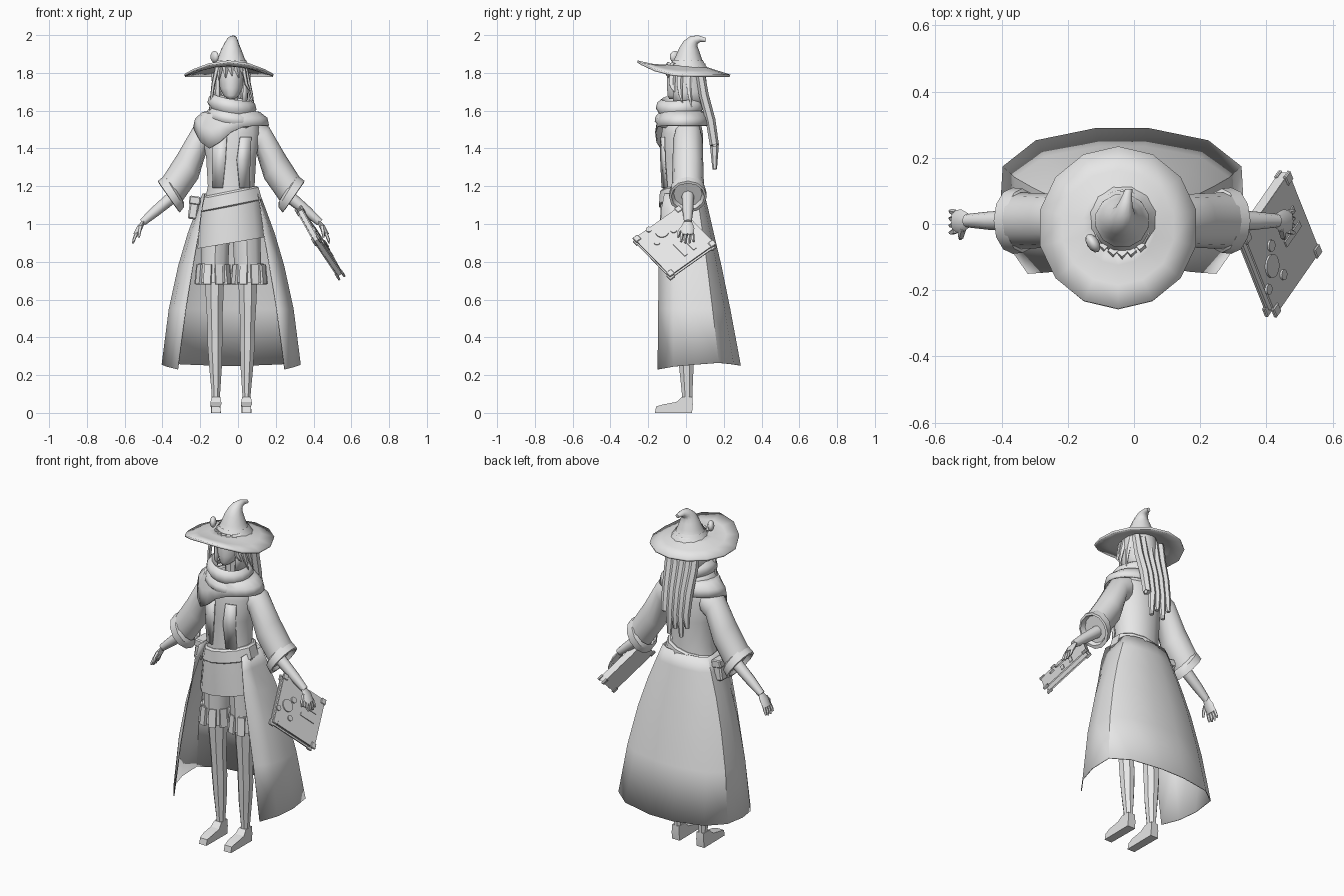
import bpy, bmesh, math
from mathutils import Vector, Matrix

if "Cube" in bpy.data.objects:
    bpy.data.objects.remove(bpy.data.objects["Cube"])

XC = -0.036                      # symmetry plane of the figure
TAU = math.tau
grey = bpy.data.materials.new("plain grey")
grey.diffuse_color = (0.8, 0.8, 0.8, 1)
grey.use_nodes = True
grey.node_tree.nodes["Principled BSDF"].inputs["Base Color"].default_value = grey.diffuse_color


def finish(bm, name, angle=40, thick=0):
    bmesh.ops.recalc_face_normals(bm, faces=bm.faces)
    me = bpy.data.meshes.new(name)
    bm.to_mesh(me)
    bm.free()
    me.materials.append(grey)
    ob = bpy.data.objects.new(name, me)
    bpy.context.collection.objects.link(ob)
    bpy.ops.object.select_all(action='DESELECT')
    ob.select_set(True)
    bpy.context.view_layer.objects.active = ob
    bpy.ops.object.shade_smooth_by_angle(angle=math.radians(angle))
    if thick:
        mod = ob.modifiers.new("thickness", 'SOLIDIFY')
        mod.thickness = thick
        mod.offset = 0
    return ob


def loft(name, rings, m=1, closed=True, caps=True, angle=40, thick=0):
    """Skin between rings of points; x is measured from the symmetry plane."""
    bm = bmesh.new()
    vs = [[bm.verts.new((XC + m * p[0], p[1], p[2])) for p in r] for r in rings]
    n = len(vs[0])
    for a, b in zip(vs, vs[1:]):
        for i in range(n if closed else n - 1):
            j = (i + 1) % n
            bm.faces.new((a[i], a[j], b[j], b[i]))
    if caps:
        bm.faces.new(vs[0])
        bm.faces.new(vs[-1])
    return finish(bm, name, angle, thick)


def oval(cx, cy, z, rx, ry, n=12):
    return [(cx + rx * math.cos(TAU * (i + .5) / n), cy + ry * math.sin(TAU * (i + .5) / n), z) for i in range(n)]


def tube(name, pts, radii, m=1, n=6, flat=1.0):
    pts = [Vector(p) for p in pts]
    rings = []
    for i, p in enumerate(pts):
        d = pts[min(i + 1, len(pts) - 1)] - pts[max(i - 1, 0)]
        side = Vector((0, 1, 0)) if abs(d.normalized().y) < .8 else Vector((1, 0, 0))
        u = (side - d * side.dot(d) / d.length_squared).normalized()
        w = d.normalized().cross(u)
        rings.append([p + radii[i] * (u * math.cos(TAU * k / n) + w * flat * math.sin(TAU * k / n)) for k in range(n)])
    return loft(name, rings, m, angle=50)


def box(name, mat, size, bevel=0):
    bm = bmesh.new()
    bmesh.ops.create_cube(bm, size=1, matrix=mat @ Matrix.Diagonal((*size, 1)))
    if bevel:
        bmesh.ops.bevel(bm, geom=bm.edges[:], offset=bevel, segments=1, affect='EDGES')
    return finish(bm, name, 30)


# --- hat: brim raised at the front, bent crown, round ornament
def brim_ring(r, k, base):
    out = []
    for i in range(14):
        a = TAU * (i + .5) / 14
        f = max(0, -math.sin(a))
        out.append((-.012 + r * math.cos(a), -.012 + r * 1.02 * math.sin(a), base + k * f * f))
    return out


loft("hat_brim", [brim_ring(.07, 0, 1.84), brim_ring(.11, .01, 1.828), brim_ring(.17, .035, 1.808),
                  brim_ring(.24, .075, 1.785)], caps=False, angle=60, thick=.012)
crown = [(0, .01, 1.825, .105, 0), (0, .01, 1.85, .083, 0), (0, .012, 1.885, .068, 0), (0, .016, 1.925, .053, -.1),
         (.002, .024, 1.955, .039, -.35), (.006, .043, 1.975, .028, -.8), (.012, .072, 1.981, .018, -1.3),
         (.02, .105, 1.974, .011, -1.7)]
loft("hat_crown", [[(x + r * math.cos(TAU * i / 12), y + r * math.sin(TAU * i / 12) * math.cos(t),
                     z + r * math.sin(TAU * i / 12) * math.sin(t)) for i in range(12)] for x, y, z, r, t in crown], angle=60)
loft("hat_band", [oval(0, .01, z, r, r) for z, r in ((1.828, .106), (1.845, .094), (1.868, .081))], caps=False)
bm = bmesh.new()
bmesh.ops.create_uvsphere(bm, u_segments=12, v_segments=8, radius=.031, matrix=Matrix.Translation((XC - .088, -.058, 1.885))
                          @ Matrix.Rotation(-.55, 4, 'Z').inverted() @ Matrix.Diagonal((.6, 1, 1, 1)))
finish(bm, "hat_ornament", 60)

# --- head, neck and hair
loft("head", [oval(0, y, z, rx, ry) for z, y, rx, ry in ((1.662, -.055, .02, .035), (1.68, -.04, .042, .06),
     (1.72, -.018, .062, .085), (1.77, -.01, .068, .093), (1.83, -.005, .066, .09), (1.86, 0, .04, .06))], angle=60)
loft("neck", [oval(0, .0, z, .04, .045, 8) for z in (1.55, 1.72)])
# hair shell open at the face
rows = ((1.85, .08, .098), (1.78, .085, .1), (1.7, .085, .106), (1.63, .08, .112))
loft("hair_cap", [[(rx * math.cos(a), ry * math.sin(a), z) for a in [math.radians(-38 + 256 * i / 12) for i in range(13)]]
                  for z, rx, ry in rows], closed=False, caps=False, angle=60, thick=.012)
for i, end in enumerate((1.35, 1.29, 1.33, 1.29, 1.42)):     # long back hair
    x = (i - 2) * .036
    tube("back_hair_%d" % i, [(x * 1.15, .075, 1.8), (x * 1.1, .095, 1.68), (x, .13, 1.55), (x * .95, .15, 1.42),
                              (x * 1.1, .152, end)], [.024, .026, .026, .024, .012], n=6)
for x, y, end in ((-.1, -.07, 1.54), (-.085, -.03, 1.62), (.085, -.07, 1.7), (.1, -.03, 1.64), (.095, .02, 1.62)):
    tube("side_lock", [(x * .75, y, 1.83), (x * .95, y - .005, 1.74), (x * 1.08, y, (1.74 + end) / 2),
                       (x * 1.2, y + .01, end)], [.022, .017, .012, .003], n=5, flat=.6)
for i in range(5):                                             # fringe
    x = (i - 2) * .03
    tube("fringe_%d" % i, [(x * .9, -.085 + x * x * 6, 1.85), (x, -.1 + x * x * 7, 1.825),
                           (x * 1.2 + .006, -.103 + x * x * 8, 1.785 - abs(x) * .4)], [.016, .017, .003], n=4)

# --- scarf and shoulder cape with a draped point
scarf = ((.07, 1.64), (.1, 1.672), (.122, 1.655), (.13, 1.625), (.115, 1.6), (.132, 1.58), (.136, 1.555), (.11, 1.53), (.07, 1.54))
loft("scarf", [[(.004 + r * 1.0 * math.cos(a), -.03 + r * 1.0 * math.sin(a), z - .018 * math.cos(a) - .012 * max(0, -math.sin(a)))
                for a in [TAU * i / 16 for i in range(16)]] for r, z in scarf], caps=False, angle=55)


def cape_ring(rx, ry, z, dip):
    out = []
    for i in range(20):
        a = TAU * i / 20
        d = math.exp(-((math.degrees(a) - 234) / 32) ** 2)
        out.append((rx * math.cos(a), -.018 + ry * math.sin(a), z - dip * d))
    return out


loft("shoulder_cape", [cape_ring(.09, .085, 1.6, 0), cape_ring(.15, .118, 1.59, .01), cape_ring(.188, .132, 1.56, .06),
                       cape_ring(.197, .142, 1.52, .12)], caps=False, angle=45, thick=.008)

# --- torso, belted tunic and jacket edges
loft("torso", [oval(0, -.02, z, rx, ry) for z, rx, ry in ((1.1, .15, .112), (1.2, .128, .106), (1.35, .137, .112),
     (1.48, .16, .113), (1.55, .14, .1), (1.59, .08, .08))], angle=60)
for s in (-1, 1):
    loft("jacket_edge", [[(s * .035 + .012, -.133, 1.46), (s * .1 + .006, -.116, 1.46)],
                         [(s * .03, -.133, 1.34), (s * .1, -.112, 1.34)],
                         [(s * .045, -.126, 1.19), (s * .098, -.1, 1.19)]], closed=False, caps=False, thick=.008)


def slanted(z, slope, rx, ry):
    return [(x, y, h + slope * x) for x, y, h in oval(0, -.02, z, rx, ry)]


loft("tunic_skirt", [slanted(1.12, .2, .16, .118), slanted(1.02, .18, .172, .121), slanted(.9, .17, .185, .122)], angle=50)
loft("belt", [slanted(1.175, .2, .138, .112), slanted(1.165, .2, .15, .122), slanted(1.1, .2, .168, .127),
              slanted(1.09, .2, .155, .115)], angle=30)

# --- long open coat skirt
rows = ((1.16, .14, -.115, .15, .095), (1.08, .155, -.13, .18, .115), (.95, .172, -.138, .228, .145),
        (.78, .202, -.143, .278, .185), (.55, .24, -.146, .328, .232), (.245, .283, -.149, .366, .288))
rings = []
for z, fx, yf, hw, b in rows:
    low = z < .3
    half = [(fx, yf, z - .015 * low), (hw * .93, yf * .45, z), (hw, b * .15, z + .01 * low), (hw * .98, b * .6, z + .02 * low),
            (hw * .71, b * .87, z + .012 * low), (hw * .21, b, z + .005 * low)]
    rings.append(half + [(-x, y, h) for x, y, h in reversed(half)])
loft("coat_skirt", rings, closed=False, caps=False, angle=45, thick=.005)

# --- hip pouch
pm = Matrix.Translation((XC - .198, 0, 1.085)) @ Matrix.Rotation(.14, 4, 'Y')
box("hip_pouch", pm, (.05, .085, .12), .008)
box("pouch_flap", pm @ Matrix.Translation((0, 0, .04)), (.06, .094, .045), .006)


# --- arms: wide sleeves with turned cuffs, forearms and hands
def sleeve_ring(o, i, ry, n=12):
    c, h = ((o[0] + i[0]) / 2, (o[1] + i[1]) / 2), ((o[0] - i[0]) / 2, (o[1] - i[1]) / 2)
    return [(c[0] + h[0] * math.cos(TAU * k / n), .01 + ry * math.sin(TAU * k / n), c[1] + h[1] * math.cos(TAU * k / n)) for k in range(n)]


for m, side in ((-1, "left"), (1, "right")):
    loft(side + "_sleeve", [sleeve_ring((.12, 1.56), (.1, 1.4), .07), sleeve_ring((.2, 1.515), (.13, 1.385), .078),
         sleeve_ring((.284, 1.37), (.175, 1.24), .082), sleeve_ring((.364, 1.245), (.277, 1.095), .086)], m, angle=60)
    loft(side + "_cuff", [sleeve_ring((.335, 1.25), (.25, 1.115), .08), sleeve_ring((.352, 1.257), (.25, 1.09), .097),
         sleeve_ring((.388, 1.228), (.272, 1.06), .1), sleeve_ring((.383, 1.215), (.285, 1.075), .088),
         sleeve_ring((.355, 1.225), (.275, 1.1), .075)], m, caps=False)
    tube(side + "_forearm", [(.29, .01, 1.16), (.4, .01, 1.068), (.47, .01, 1.008)], [.034, .028, .02], m, 8)
    tube(side + "_palm", [(.463, .01, 1.014), (.485, .008, .98), (.505, .008, .942)], [.021, .036, .034], m, 8, .42)
    for k in range(4):
        y = .034 - k * .018
        tube(side + "_finger", [(.502, y, .95), (.514, y * 1.15 - .002, .92), (.52, y * 1.2 - .002, .893 + .008 * abs(k - 1.5))],
             [.0095, .0085, .005], m, 5)
    tube(side + "_thumb", [(.48, -.012, .988), (.486, -.036, .96), (.489, -.043, .93)], [.012, .01, .006], m, 5)

    # --- legs: shorts, pleated cuffs, stockings and shoes
    loft(side + "_shorts", [oval(.08, -.015, .98, .078, .09, 10), oval(.088, -.015, .74, .074, .082, 10)], m)
    loft(side + "_thigh_band", [oval(.095, -.015, z, r, r, 12) for z, r in ((.79, .074), (.79, .08), (.69, .086), (.69, .05))], m)
    for k in range(9):
        a = TAU * (k + .25) / 9
        mat = (Matrix.Translation((XC + m * (.095 + .085 * math.cos(a)), -.015 + .085 * math.sin(a), .733))
               @ Matrix.Rotation(a if m > 0 else math.pi - a, 4, 'Z') @ Matrix.Rotation(-.1, 4, 'Y'))
        box(side + "_thigh_pleat", mat, (.016, .04, .105))
    loft(side + "_leg", [oval(x, y, z, rx, ry, 8) for x, y, z, rx, ry in ((.088, -.015, .76, .056, .064),
         (.088, -.012, .6, .05, .054), (.087, -.008, .48, .043, .047), (.086, 0, .36, .042, .047), (.083, .002, .24, .036, .041),
         (.081, .006, .1, .024, .03), (.081, .005, .05, .024, .03))], m, angle=30)
    prof = ((.032, 0), (.036, .045), (.034, .085), (-.022, .085), (-.05, .058), (-.12, .045), (-.158, .034), (-.165, .0))
    loft(side + "_shoe", [[(.081 + s * (.026 if y > -.03 else .031 if y > -.14 else .024) * (1 - 1.5 * z), y, z) for y, z in prof]
                          for s in (-1, 1)], m, angle=30)

# --- book held in the right hand
u, v = Vector((-.033, -.22, .035)), Vector((-.12, 0, .19))
n = v.cross(u).normalized()
e1 = (u + v).normalized()
e2 = n.cross(e1)
book = Matrix.Translation((.434, -.06, .9)) @ Matrix((e1, e2, n)).transposed().to_4x4()
T = Matrix.Translation
box("book_pages", book, (.285, .285, .022))
for s in (-1, 1):
    box("book_cover", book @ T((0, 0, s * .014)), (.305, .305, .007))
    for a in (-1, 1):
        for b in (-1, 1):
            box("book_corner", book @ T((a * .142, b * .142, s * .016)), (.034, .034, .012), .003)
box("book_spine", book @ T((0, -.15, 0)), (.305, .008, .034))


def disc(cu, cv, r):
    p = book.inverted() @ (book.translation + u * cu + v * cv)
    bm = bmesh.new()
    bmesh.ops.create_cone(bm, cap_ends=True, segments=14, radius1=r, radius2=r, depth=.008,
                          matrix=book @ T((p.x, p.y, .02)))
    finish(bm, "book_emblem", 30)


for d in ((.3, .2, .036), (.02, .3, .018), (.42, -.12, .016), (.62, .2, .016)):
    disc(*d)
for k in (-1, 1):
    box("book_strap", book @ T((-.06, .03 * k - .02, .019)), (.1, .02, .006))
